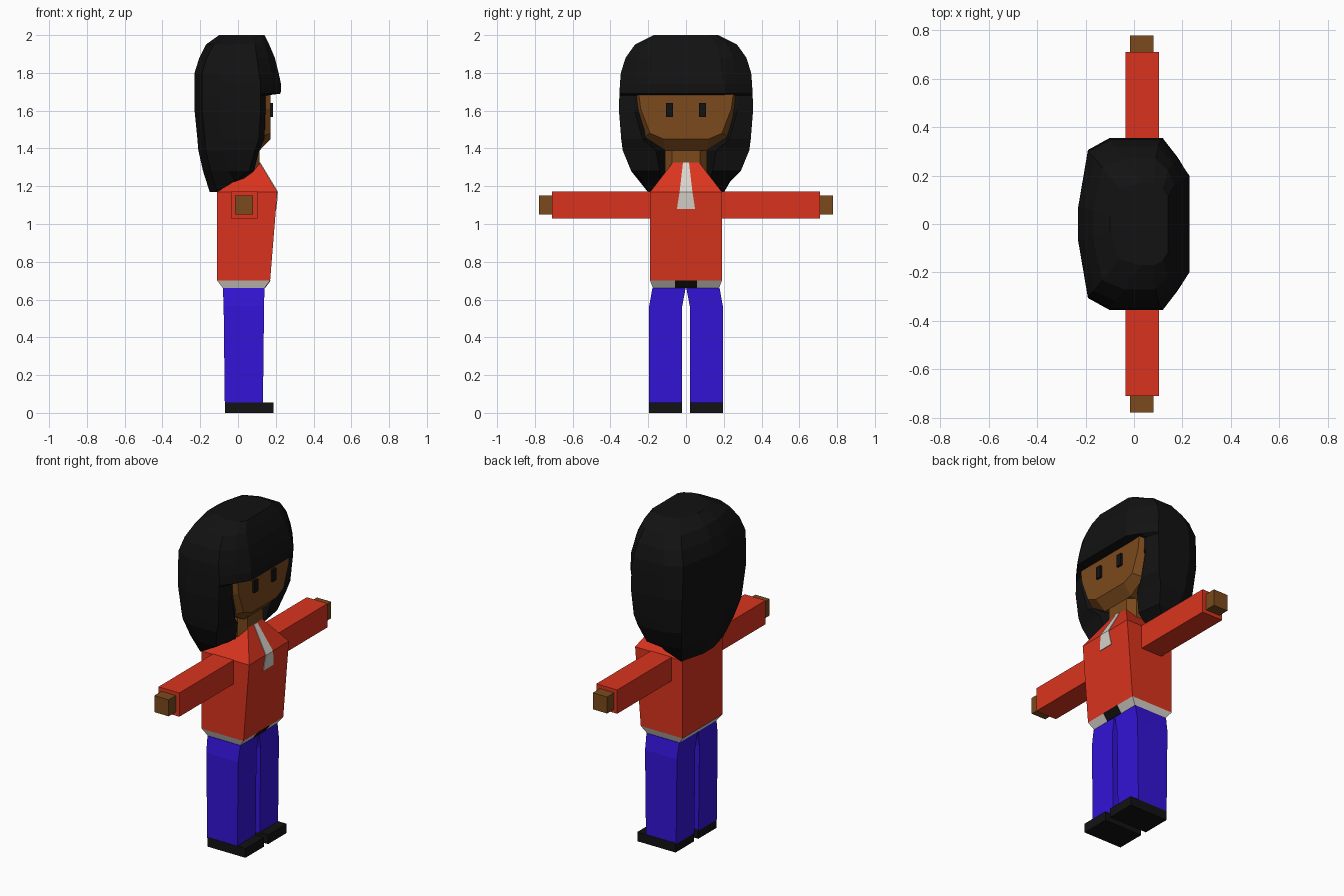
import bpy, bmesh

if "Cube" in bpy.data.objects:
    bpy.data.objects.remove(bpy.data.objects["Cube"])


def lin(h):
    c = [int(h[i:i + 2], 16) / 255 for i in (0, 2, 4)]
    return [v / 12.92 if v < .04045 else ((v + .055) / 1.055) ** 2.4 for v in c] + [1]


def material(name, h):
    m = bpy.data.materials.new(name)
    m.diffuse_color = lin(h)
    m.use_nodes = True
    m.node_tree.nodes["Principled BSDF"].inputs["Base Color"].default_value = m.diffuse_color
    return m


BLACK = material("black", "121212")
SKIN = material("skin", "7B4A1C")
RED = material("red", "DA341E")
BLUE = material("blue", "3314D6")
WHITE = material("white", "D8D4CC")


def loft(name, rings, mat):
    """Skin a stack of equal-length point rings and cap both ends."""
    bm = bmesh.new()
    vs = [[bm.verts.new(p) for p in r] for r in rings]
    n = len(rings[0])
    for a, b in zip(vs, vs[1:]):
        for i in range(n):
            j = (i + 1) % n
            bm.faces.new((a[i], a[j], b[j], b[i]))
    bm.faces.new(vs[0][::-1])
    bm.faces.new(vs[-1])
    bmesh.ops.recalc_face_normals(bm, faces=bm.faces)
    me = bpy.data.meshes.new(name)
    bm.to_mesh(me)
    bm.free()
    me.materials.append(mat)
    ob = bpy.data.objects.new(name, me)
    bpy.context.collection.objects.link(ob)
    return ob


def rect(x0, x1, y0, y1, z):
    return [(x0, y0, z), (x1, y0, z), (x1, y1, z), (x0, y1, z)]


def box(name, x0, x1, y0, y1, z0, z1, mat):
    return loft(name, [rect(x0, x1, y0, y1, z0), rect(x0, x1, y0, y1, z1)], mat)


def mirrored(half):
    """Complete a half ring of points across the y = 0 plane."""
    return half + [(x, -y, z) for x, y, z in reversed(half)]


# Jacket body with sloping shoulders
loft("jacket", [rect(-.11, .17, -.19, .19, .70), rect(-.11, .208, -.19, .19, 1.17),
                rect(-.03, .115, -.07, .07, 1.325)], RED)

# Shirt strip that follows the front of the jacket
strip = [(.200, .048, 1.08), (.208, .034, 1.17), (.115, .016, 1.325)]
loft("shirt_front", [[(x - .02, -w, z), (x + .004, -w, z), (x + .004, w, z), (x - .02, w, z)]
                     for x, w, z in strip], WHITE)

# Waistband and buckle
loft("waistband", [rect(-.08, .14, -.175, .175, .66), rect(-.11, .17, -.19, .19, .70)], WHITE)
loft("buckle", [rect(.10, .143, -.058, .058, .66), rect(.10, .173, -.058, .058, .70)], BLACK)

# Limbs and eyes on both sides
for side, s in (("left", 1), ("right", -1)):
    def span(a, b):
        return sorted((s * a, s * b))
    loft(side + "_leg", [rect(-.07, .132, *span(.02, .195), .05),
                         rect(-.076, .138, *span(.02, .195), .565),
                         rect(-.08, .14, *span(.002, .178), .66)], BLUE)
    box(side + "_shoe", -.068, .188, *span(.02, .197), 0, .056, BLACK)
    box(side + "_sleeve", -.036, .104, *span(.17, .71), 1.028, 1.172, RED)
    box(side + "_hand", -.016, .08, *span(.68, .778), 1.05, 1.15, SKIN)
    box(side + "_eye", .15, .185, *span(.07, .105), 1.567, 1.64, BLACK)

# Neck
loft("neck", [mirrored([(-.07, .075, z), (-.03, .11, z), (.075, .11, z), (.115, .075, z)])
              for z in (1.25, 1.42)], SKIN)

# Face: flat front plane with bevelled cheeks and chin
front = [(.25, 1.69), (.24, 1.61), (.19, 1.48), (.12, 1.45)]
rim = [(.275, 1.69), (.268, 1.61), (.22, 1.46), (.11, 1.39)]
loft("face", [mirrored([(x, y, z) for y, z in prof])
              for x, prof in ((-.02, rim), (.115, rim), (.172, front))], SKIN)

# Hair levels: z, back x, half width, side x, front corner, front centre
levels = [
    (2.00, -.10, .17, .08, (.12, .15), (.14, .12)),
    (1.95, -.17, .27, .09, (.14, .22), (.165, .16)),
    (1.88, -.205, .32, .10, (.16, .25), (.195, .18)),
    (1.80, -.23, .345, .11, (.175, .26), (.215, .19)),
    (1.74, -.23, .35, .12, (.18, .27), (.228, .20)),
    (1.69, -.23, .352, .12, (.18, .275), (.226, .20)),
    (1.68, -.23, .353, .12, (.145, .28), (.14, .20)),
    (1.60, -.23, .355, .12, (.145, .272), (.13, .20)),
    (1.45, -.215, .343, .11, (.14, .23), (.03, .15)),
    (1.39, -.21, .335, .09, (.112, .16), (-.02, .11)),
    (1.28, -.185, .29, .06, (.085, .14), (-.04, .11)),
    (1.17, -.15, .235, .00, (.03, .13), (-.04, .11)),
]
rings = []
for z, xb, w, xs, corner, centre in levels:
    half = [(xb, .2 * w), (xb + .04, .86 * w), (xb + .13, w), (xs, w), corner, centre]
    # the lowest edge rises towards the front
    rise = .07 if z < 1.2 else 0
    rings.append(mirrored([(x, y, z + rise * min(1, max(0, (x + .1) / .1))) for x, y in half]))
loft("hair", rings, BLACK)
